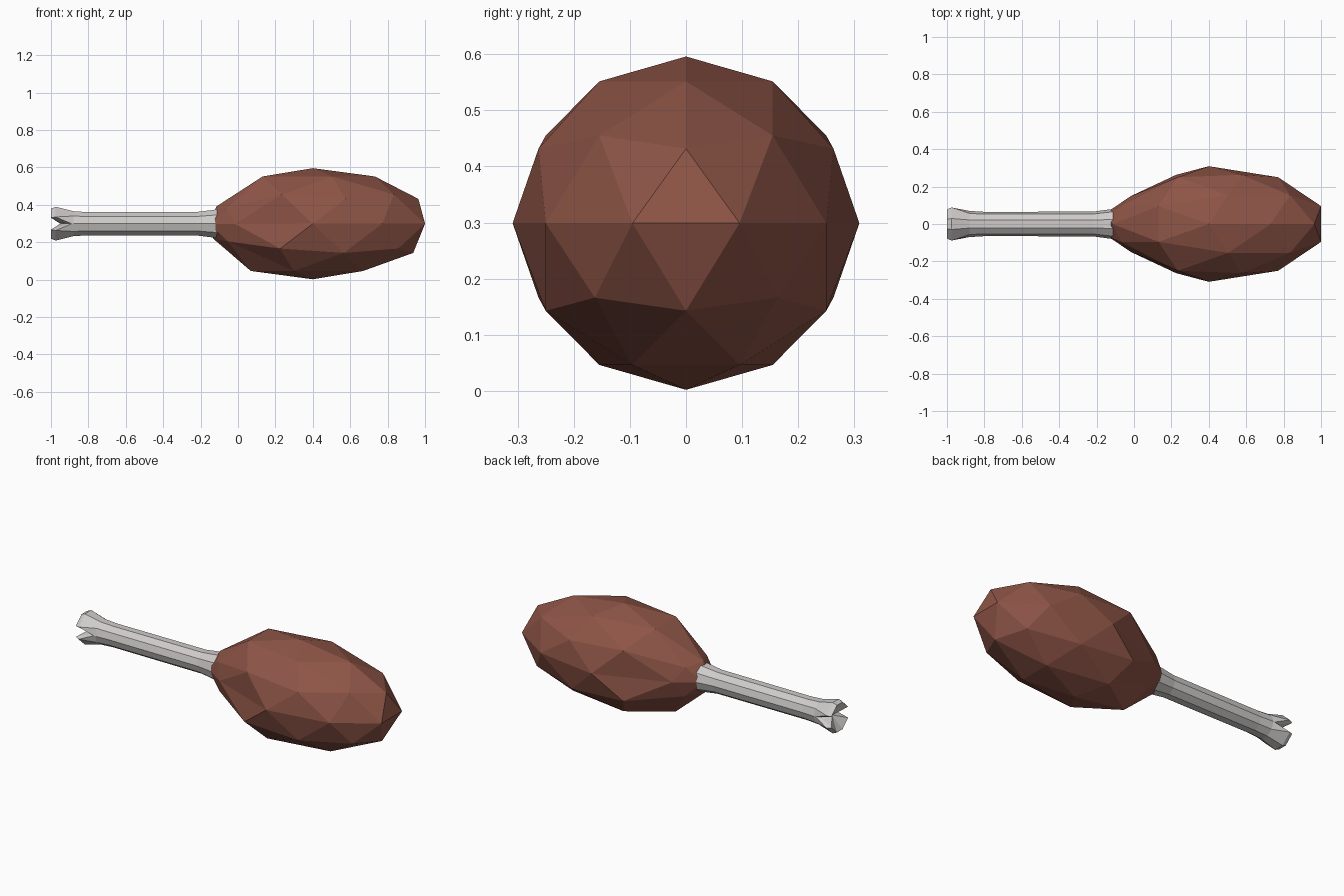
import bpy, bmesh
from math import cos, sin, radians
from mathutils import Vector

cube = bpy.data.objects.get("Cube")
if cube:
    bpy.data.objects.remove(cube, do_unlink=True)

AXIS_Z = 0.299


def material(name, rgb):
    mat = bpy.data.materials.new(name)
    mat.use_nodes = True
    mat.diffuse_color = (*rgb, 1)
    mat.node_tree.nodes["Principled BSDF"].inputs["Base Color"].default_value = (*rgb, 1)
    return mat


def finish(bm, name, mat):
    bmesh.ops.recalc_face_normals(bm, faces=bm.faces)
    mesh = bpy.data.meshes.new(name)
    bm.to_mesh(mesh)
    bm.free()
    mesh.materials.append(mat)
    obj = bpy.data.objects.new(name, mesh)
    bpy.context.collection.objects.link(obj)
    obj.location.z = AXIS_Z
    return obj


# Roasted meat: stretched faceted ball, pinched where the bone enters
bm = bmesh.new()
bmesh.ops.create_icosphere(bm, subdivisions=2, radius=1)
pinched = [v for v in bm.verts if v.co.x < -0.56]
for v in bm.verts:
    v.co = Vector((0.4 + 0.631 * v.co.x, 0.309 * v.co.y, 0.297 * v.co.z))
middle = sum((v.co for v in pinched), Vector()) / len(pinched)
for v in pinched:
    v.co = middle + (v.co - middle) * 0.6
finish(bm, "meat", material("roast brown", (0.27, 0.09, 0.062)))

# Bone: ten-sided shaft with a flared, notched knuckle
SIDES = 10
bm = bmesh.new()


def ring(x, radius, notch=None):
    """Ring around the x axis; notch gives (x, radius) of its two side points."""
    verts = []
    for i in range(SIDES):
        angle = radians(36 * i)
        px, r = x, radius
        y, z = cos(angle), sin(angle)
        if notch:
            if i % 5 == 0:
                px, r = notch
            elif abs(z) < 0.7:
                # points beside the notch crowd towards it
                y, z = (0.93 if y > 0 else -0.93), (0.38 if z > 0 else -0.38)
        verts.append(bm.verts.new((px, y * r, z * r)))
    return verts


rings = [
    ring(-0.04, 0.08),
    ring(-0.115, 0.08),
    ring(-0.22, 0.066),
    ring(-0.8, 0.065),
    ring(-0.88, 0.07),
    ring(-0.975, 0.095, (-0.89, 0.069)),
    ring(-1.0, 0.084, (-0.91, 0.055)),
]
for a, b in zip(rings, rings[1:]):
    for i in range(SIDES):
        j = (i + 1) % SIDES
        bm.faces.new((a[i], a[j], b[j], b[i]))
bm.faces.new(rings[0])
# Knuckle end sinks towards its centre between the two lobes
hub = bm.verts.new((-0.95, 0, 0))
for i in range(SIDES):
    bm.faces.new((rings[-1][i], rings[-1][(i + 1) % SIDES], hub))
finish(bm, "bone", material("bone grey", (0.62, 0.6, 0.59)))
